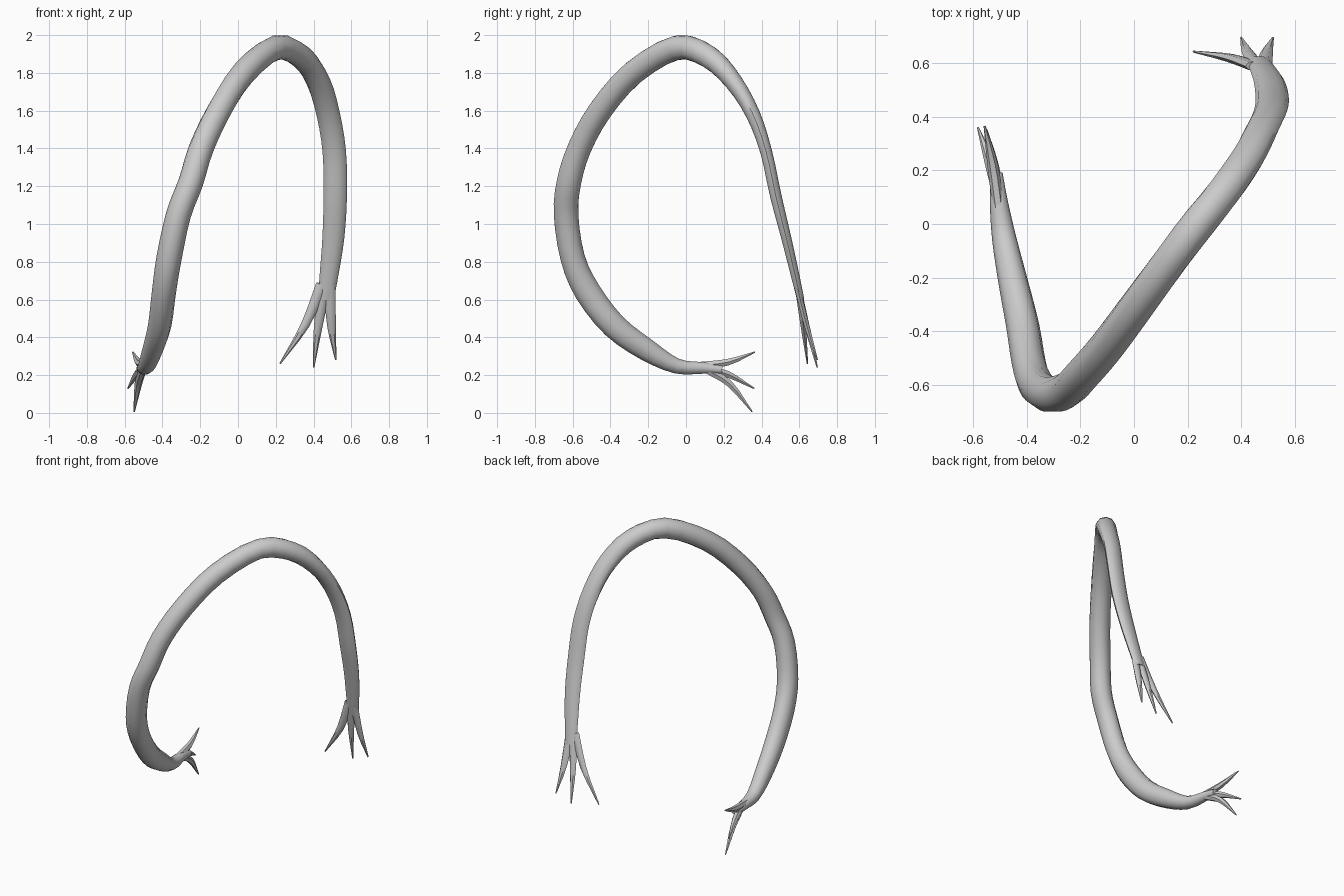
import bpy, bmesh, math
from mathutils import Vector


def tube(name, rows, sides=10, steps=3):
    """Loft an elliptical tube. Each row: x, y, z, sideways radius, other radius."""
    keys = [Vector(r) for r in rows]
    keys = [keys[0] * 2 - keys[1]] + keys + [keys[-1] * 2 - keys[-2]]
    path = []
    for i in range(1, len(keys) - 2):
        a, b, c, d = keys[i - 1:i + 3]
        for s in range(steps):
            t = s / steps
            path.append((b * 2 + (c - a) * t + (a * 2 - b * 5 + c * 4 - d) * t**2
                         + (b * 3 - a - c * 3 + d) * t**3) * 0.5)
    path.append(keys[-2])

    bm = bmesh.new()
    rings = []
    for i, p in enumerate(path):
        before, after = path[max(i - 1, 0)], path[min(i + 1, len(path) - 1)]
        tangent = Vector((after - before)[:3]).normalized()
        side = Vector((1, 0, 0))
        side = (side - tangent * side.dot(tangent)).normalized()
        other = tangent.cross(side)
        ra, rb = max(p[3], 0.002), max(p[4], 0.002)
        ring = []
        for k in range(sides):
            ang = math.tau * k / sides
            ring.append(bm.verts.new(Vector(p[:3]) + side * ra * math.cos(ang)
                                     + other * rb * math.sin(ang)))
        rings.append(ring)
    for r, q in zip(rings, rings[1:]):
        for k in range(sides):
            n = (k + 1) % sides
            bm.faces.new((r[k], r[n], q[n], q[k]))
    bm.faces.new(rings[0])
    bm.faces.new(rings[-1])
    bmesh.ops.recalc_face_normals(bm, faces=bm.faces)
    mesh = bpy.data.meshes.new(name)
    bm.to_mesh(mesh)
    bm.free()
    obj = bpy.data.objects.new(name, mesh)
    bpy.context.collection.objects.link(obj)
    bpy.ops.object.select_all(action='DESELECT')
    obj.select_set(True)
    bpy.context.view_layer.objects.active = obj
    bpy.ops.object.shade_smooth_by_angle(angle=math.radians(50))
    return obj


# Arched stem, from the low curled end over the top to the hanging end
tube("arched_stem", [
    (-0.512, 0.19, 0.228, 0.022, 0.022),
    (-0.505, 0.09, 0.238, 0.033, 0.032),
    (-0.485, -0.05, 0.248, 0.045, 0.042),
    (-0.452, -0.21, 0.335, 0.055, 0.062),
    (-0.415, -0.38, 0.46, 0.062, 0.07),
    (-0.392, -0.52, 0.64, 0.064, 0.073),
    (-0.365, -0.60, 0.82, 0.067, 0.068),
    (-0.315, -0.635, 1.05, 0.066, 0.068),
    (-0.25, -0.62, 1.22, 0.066, 0.068),
    (-0.195, -0.565, 1.40, 0.066, 0.066),
    (-0.10, -0.455, 1.60, 0.066, 0.066),
    (0.03, -0.28, 1.80, 0.066, 0.066),
    (0.20, -0.05, 1.933, 0.064, 0.066),
    (0.335, 0.12, 1.885, 0.064, 0.062),
    (0.425, 0.25, 1.755, 0.064, 0.05),
    (0.478, 0.355, 1.58, 0.062, 0.04),
    (0.51, 0.425, 1.38, 0.062, 0.033),
    (0.515, 0.475, 1.15, 0.062, 0.032),
    (0.505, 0.53, 0.93, 0.058, 0.028),
    (0.483, 0.575, 0.74, 0.05, 0.024),
    (0.465, 0.607, 0.60, 0.042, 0.02),
])

# Pointed toes of the curled end
low_toes = [((-0.527, 0.22, 0.268), (-0.557, 0.365, 0.322)),
            ((-0.535, 0.22, 0.205), (-0.582, 0.36, 0.13)),
            ((-0.527, 0.23, 0.155), (-0.55, 0.35, 0.006))]
for i, (mid, tip) in enumerate(low_toes):
    root = (-0.505, 0.06, 0.25) if i == 0 else (-0.505, 0.11, 0.228)
    tube(f"low_toe_{i + 1}", [(*root, 0.022, 0.022), (*mid, 0.02, 0.02),
                              (*tip, 0.004, 0.004)], sides=6)

# Pointed toes of the hanging end
high_toes = [((0.445, 0.59, 0.68), (0.355, 0.62, 0.465), (0.222, 0.643, 0.26)),
             ((0.46, 0.59, 0.68), (0.425, 0.64, 0.46), (0.40, 0.695, 0.24)),
             ((0.485, 0.585, 0.68), (0.495, 0.64, 0.46), (0.518, 0.695, 0.28))]
for i, (root, mid, tip) in enumerate(high_toes):
    tube(f"high_toe_{i + 1}", [(*root, 0.032, 0.018), (*mid, 0.023, 0.016),
                               (*tip, 0.004, 0.004)], sides=6)
